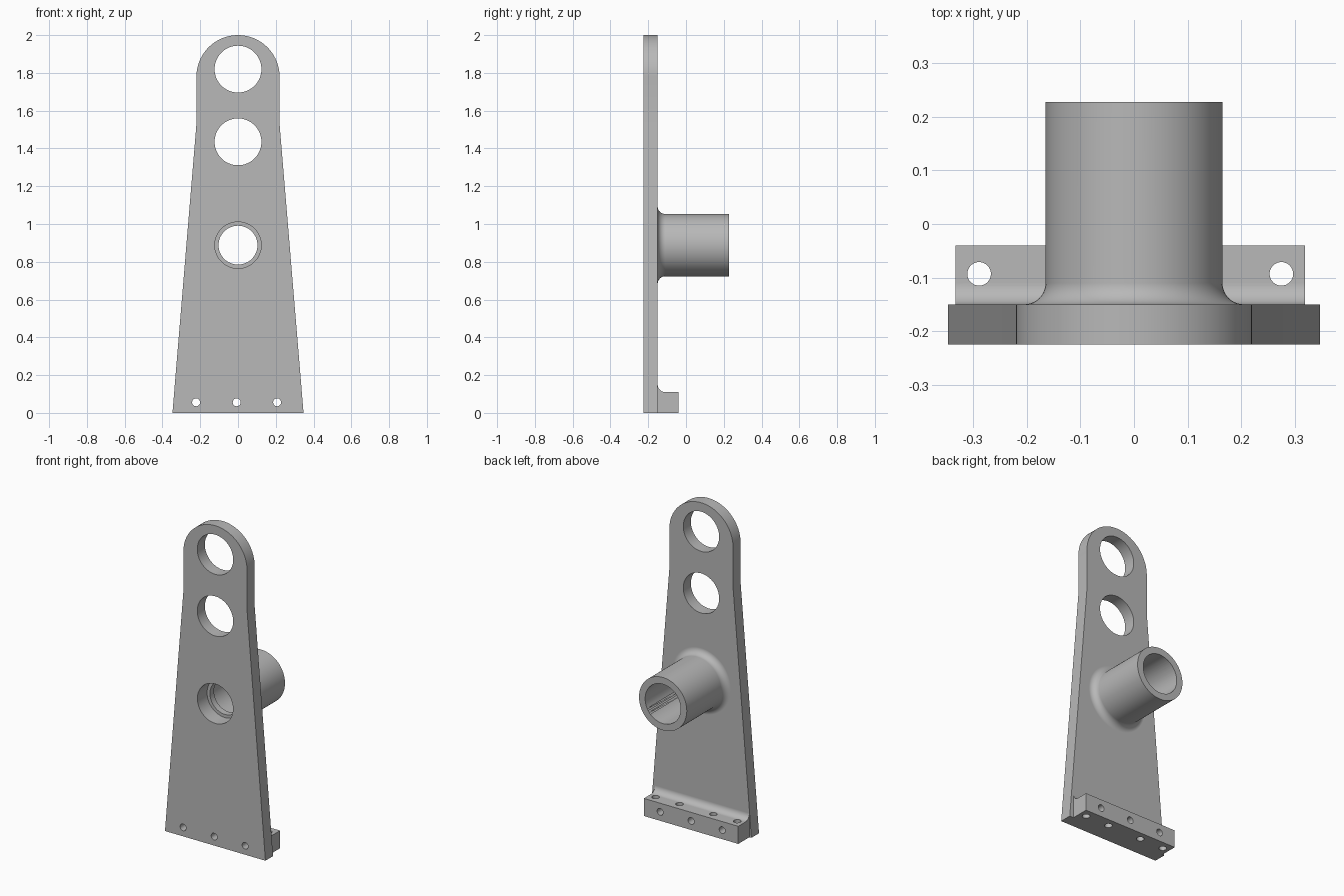
import bpy
import bmesh
from math import pi, sin, cos
from mathutils import Vector

default = bpy.data.objects.get("Cube")
if default:
    bpy.data.objects.remove(default, do_unlink=True)

FRONT, BACK, BOSS_END = -0.225, -0.15, 0.228   # y planes
BOSS_Z, BOSS_R, BORE_R, LIP_R, FILLET = 0.888, 0.165, 0.123, 0.103, 0.04
EMBED = -0.19                                  # overlap depth inside the plate

grey = bpy.data.materials.new("metal grey")
colour = (0.48, 0.48, 0.48, 1)
grey.use_nodes = True
grey.diffuse_color = colour
grey.node_tree.nodes["Principled BSDF"].inputs["Base Color"].default_value = colour


def arc(cx, cy, r, a0, a1, n):
    return [(cx + r * cos(a0 + (a1 - a0) * i / n),
             cy + r * sin(a0 + (a1 - a0) * i / n)) for i in range(n + 1)]


def finish(name, bm):
    bmesh.ops.recalc_face_normals(bm, faces=bm.faces)
    mesh = bpy.data.meshes.new(name)
    bm.to_mesh(mesh)
    bm.free()
    mesh.materials.append(grey)
    obj = bpy.data.objects.new(name, mesh)
    bpy.context.collection.objects.link(obj)
    return obj


def prism(name, points, axis, start, end):
    """Extrude a closed 2D outline along one axis."""
    place = {"x": lambda a, b, d: (d, a, b),
             "y": lambda a, b, d: (a, d, b),
             "z": lambda a, b, d: (a, b, d)}[axis]
    bm = bmesh.new()
    face = bm.faces.new([bm.verts.new(place(a, b, start)) for a, b in points])
    new = bmesh.ops.extrude_face_region(bm, geom=[face])["geom"]
    bmesh.ops.translate(bm, verts=[v for v in new if isinstance(v, bmesh.types.BMVert)],
                        vec=Vector(place(0, 0, end - start)))
    return finish(name, bm)


def cylinder(name, a, b, r, axis, start, end, n=64):
    return prism(name, arc(a, b, r, 0, 2 * pi, n)[:-1], axis, start, end)


def lathe(name, profile, z, n=96):
    """Spin (radius, y) points round a y-directed axis at height z."""
    bm = bmesh.new()
    verts = [bm.verts.new((r, y, z)) for r, y in profile]
    edges = [bm.edges.new(pair) for pair in zip(verts, verts[1:])]
    bmesh.ops.spin(bm, geom=verts + edges, cent=(0, 0, z), axis=(0, 1, 0),
                   angle=2 * pi, steps=n)
    bmesh.ops.remove_doubles(bm, verts=bm.verts, dist=1e-5)
    return finish(name, bm)


def combine(target, other, operation):
    mod = target.modifiers.new(operation.title(), "BOOLEAN")
    mod.operation, mod.solver, mod.object = operation, "EXACT", other
    bpy.context.view_layer.objects.active = target
    bpy.ops.object.modifier_apply(modifier=mod.name)
    bpy.data.objects.remove(other, do_unlink=True)


# Tapered plate with a round top
outline = [(-0.347, 0), (0.347, 0), (0.22, 1.53)]
outline += arc(0, 1.78, 0.22, 0, pi, 48) + [(-0.22, 1.53)]
bracket = prism("support_bracket", outline, "y", FRONT, BACK)

# Round boss with a filleted foot
foot = arc(BOSS_R + FILLET, BACK + FILLET, FILLET, -pi / 2, -pi, 10)
boss = lathe("boss", [(0, EMBED), (BOSS_R + FILLET, EMBED)] + foot
             + [(BOSS_R, BOSS_END), (0, BOSS_END)], BOSS_Z)
combine(bracket, boss, "UNION")

# Mounting flange with a filleted inner corner
section = [(EMBED, 0), (-0.04, 0), (-0.04, 0.11)]
section += arc(BACK + FILLET, 0.11 + FILLET, FILLET, -pi / 2, -pi, 10) + [(EMBED, 0.15)]
combine(bracket, prism("flange", section, "x", -0.333, 0.319), "UNION")

# Stepped bore: wide at both ends, narrow lip between
cutters = [
    cylinder("front_bore", 0, BOSS_Z, BORE_R, "y", -0.3, -0.13),
    cylinder("lip_bore", 0, BOSS_Z, LIP_R, "y", -0.25, 0.25),
    cylinder("back_bore", 0, BOSS_Z, BORE_R, "y", -0.09, 0.3),
]
# Large plate holes
for z in (1.82, 1.435):
    cutters.append(cylinder("plate_hole", 0, z, 0.124, "y", -0.3, 0))
# Bolt holes through plate and flange, then down through the flange
for x in (-0.222, -0.007, 0.207):
    cutters.append(cylinder("bolt_hole", x, 0.056, 0.021, "y", -0.3, 0.05, 32))
for x in (-0.289, -0.124, 0.11, 0.275):
    cutters.append(cylinder("flange_hole", x, -0.093, 0.022, "z", -0.05, 0.2, 32))
for cutter in cutters:
    combine(bracket, cutter, "DIFFERENCE")

# Smooth curves, flat planes, sharp edges
bpy.ops.object.select_all(action="DESELECT")
bracket.select_set(True)
bpy.context.view_layer.objects.active = bracket
bpy.ops.object.shade_smooth_by_angle(angle=pi / 6)
normals = bracket.modifiers.new("Weighted Normal", "WEIGHTED_NORMAL")
normals.keep_sharp = True
